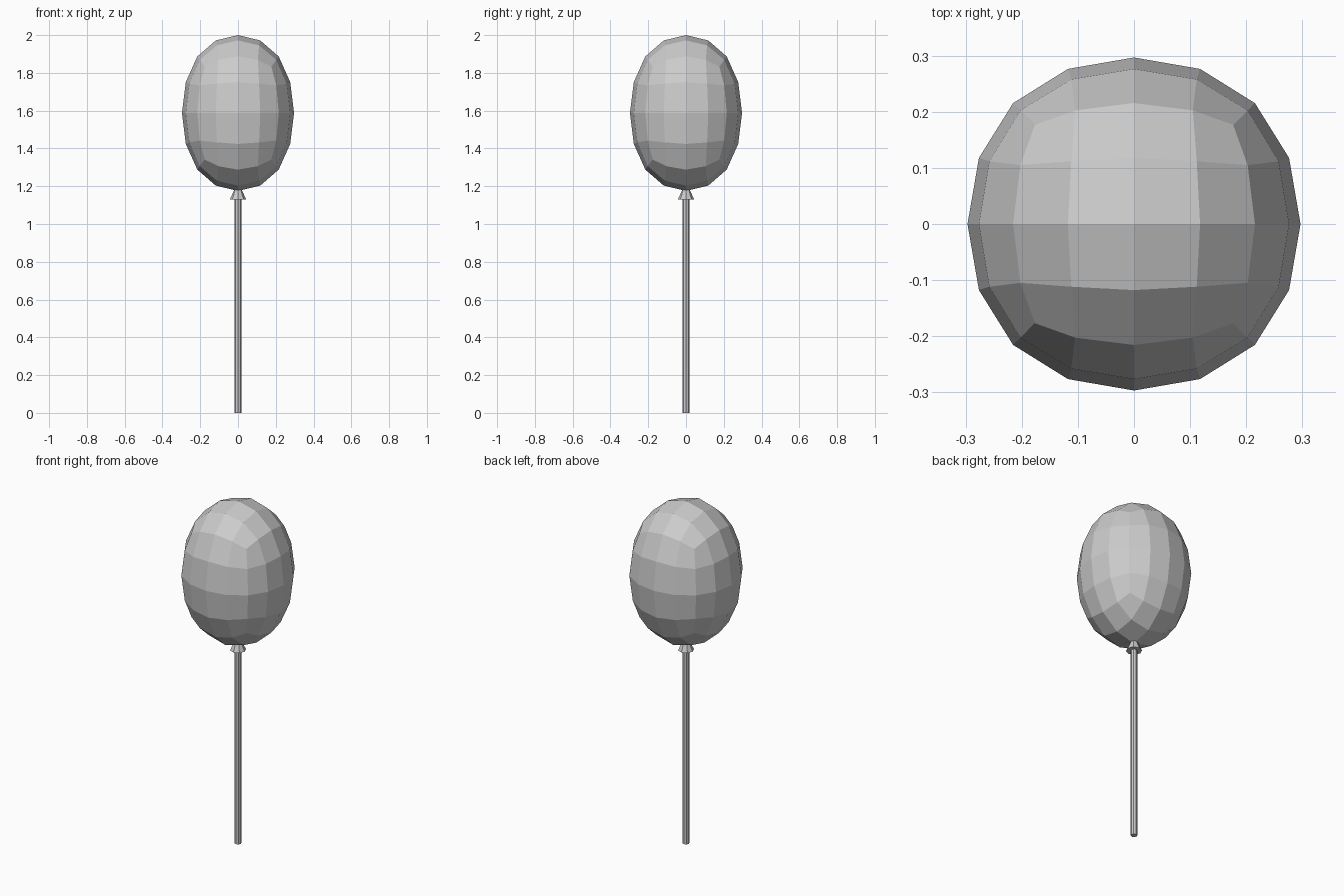
import bpy

if "Cube" in bpy.data.objects:
    bpy.data.objects.remove(bpy.data.objects["Cube"])

# Balloon: stretched cube rounded by subdivision, left faceted
bpy.ops.mesh.primitive_cube_add(size=2, location=(0, 0, 1.5875))
balloon = bpy.context.object
balloon.name = "balloon"
balloon.scale = (0.3535, 0.3535, 0.4914)
bpy.ops.object.transform_apply(location=False, rotation=False, scale=True)
mod = balloon.modifiers.new("round", 'SUBSURF')
mod.levels = mod.render_levels = 2


def round_part(name, r_bottom, r_top, z0, z1, sides=8):
    bpy.ops.mesh.primitive_cone_add(vertices=sides, radius1=r_bottom, radius2=r_top,
                                    depth=z1 - z0, location=(0, 0, (z0 + z1) / 2))
    bpy.context.object.name = name


# Flared knot under the balloon
round_part("knot", 0.043, 0.018, 1.13, 1.185)
# Straight stick
round_part("stick", 0.018, 0.018, 0.0, 1.15)
